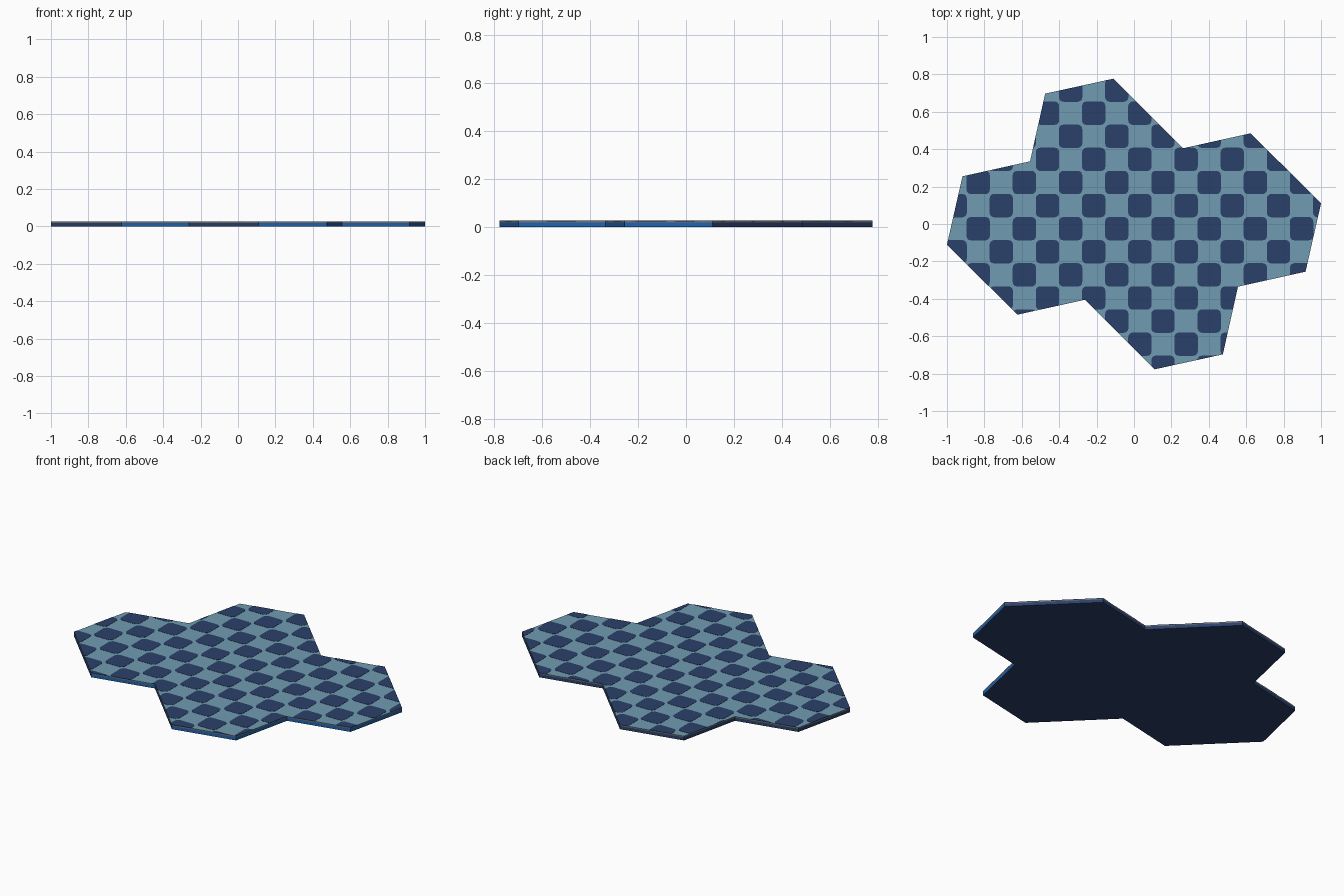
import bpy, bmesh, math
from mathutils import Vector

if "Cube" in bpy.data.objects:
    bpy.data.objects.remove(bpy.data.objects["Cube"])

def mat(name, c):
    m = bpy.data.materials.new(name)
    m.diffuse_color = (*c, 1)
    m.use_nodes = True
    m.node_tree.nodes["Principled BSDF"].inputs["Base Color"].default_value = m.diffuse_color
    return m

navy = mat("navy", (0.024, 0.052, 0.145))
teal = mat("pale teal", (0.16, 0.33, 0.44))
blue = mat("side blue", (0.014, 0.125, 0.42))
grey = mat("rim grey", (0.16, 0.17, 0.19))

# Outline: four merged hexagons, point-symmetric about the centre
half = [(-0.475, 0.697), (-0.11, 0.777), (0.262, 0.405), (0.624, 0.485),
        (1.0, 0.11), (0.917, -0.255), (0.556, -0.335)]
outline = half + [(-x, -y) for x, y in half]

def prism(name, z0, z1, mats, pick):
    bm = bmesh.new()
    f = bm.faces.new([bm.verts.new((x, y, z0)) for x, y in outline])
    r = bmesh.ops.extrude_face_region(bm, geom=[f], use_keep_orig=True)
    for v in r["geom"]:
        if isinstance(v, bmesh.types.BMVert):
            v.co.z = z1
    bmesh.ops.recalc_face_normals(bm, faces=bm.faces[:])
    for f in bm.faces:
        f.material_index = pick(f.normal)
    return finish(name, bm, mats)

def finish(name, bm, mats):
    me = bpy.data.meshes.new(name)
    bm.to_mesh(me)
    bm.free()
    for m in mats:
        me.materials.append(m)
    ob = bpy.data.objects.new(name, me)
    bpy.context.collection.objects.link(ob)
    return ob

# Base slab: navy underside, blue on the front and right edges
prism("tile_base", 0, 0.019, [navy, blue],
      lambda n: int(abs(n.z) < 0.5 and n.x - n.y > 0.5))
# Top layer: pale face with a thin grey rim
prism("tile_top", 0.019, 0.0255, [teal, grey], lambda n: int(abs(n.z) < 0.5))

# Checker plates: rounded squares on alternating cells
PITCH, HALF, RAD = 0.1235, 0.0625, 0.024
X0, Y0, Z0, Z1 = -0.339, 0.222, 0.0225, 0.0267
ring = []
for q in range(4):
    mid = math.pi / 4 + q * math.pi / 2
    c = Vector((math.cos(mid), math.sin(mid))) * math.sqrt(2) * (HALF - RAD)
    for k in range(4):
        a = q * math.pi / 2 + k * math.pi / 6
        ring.append(c + RAD * Vector((math.cos(a), math.sin(a))))
bm = bmesh.new()
for i in range(-7, 13):
    for j in range(-9, 6):
        if (i + j) % 2:
            continue
        cx, cy = X0 + i * PITCH, Y0 + j * PITCH
        lo = [bm.verts.new((cx + p.x, cy + p.y, Z0)) for p in ring]
        hi = [bm.verts.new((cx + p.x, cy + p.y, Z1)) for p in ring]
        bm.faces.new(hi)
        bm.faces.new(lo[::-1])
        for k in range(len(ring)):
            n = (k + 1) % len(ring)
            bm.faces.new((lo[k], lo[n], hi[n], hi[k]))
checks = finish("checker_plates", bm, [navy])

# Trim the plates to the outline
cutter = prism("outline_cutter", -0.1, 0.1, [navy], lambda n: 0)
cutter.hide_render = True
mod = checks.modifiers.new("trim", "BOOLEAN")
mod.operation = "INTERSECT"
mod.solver = "EXACT"
mod.object = cutter
bpy.context.view_layer.objects.active = checks
bpy.ops.object.modifier_apply(modifier=mod.name)
bpy.data.objects.remove(cutter)
